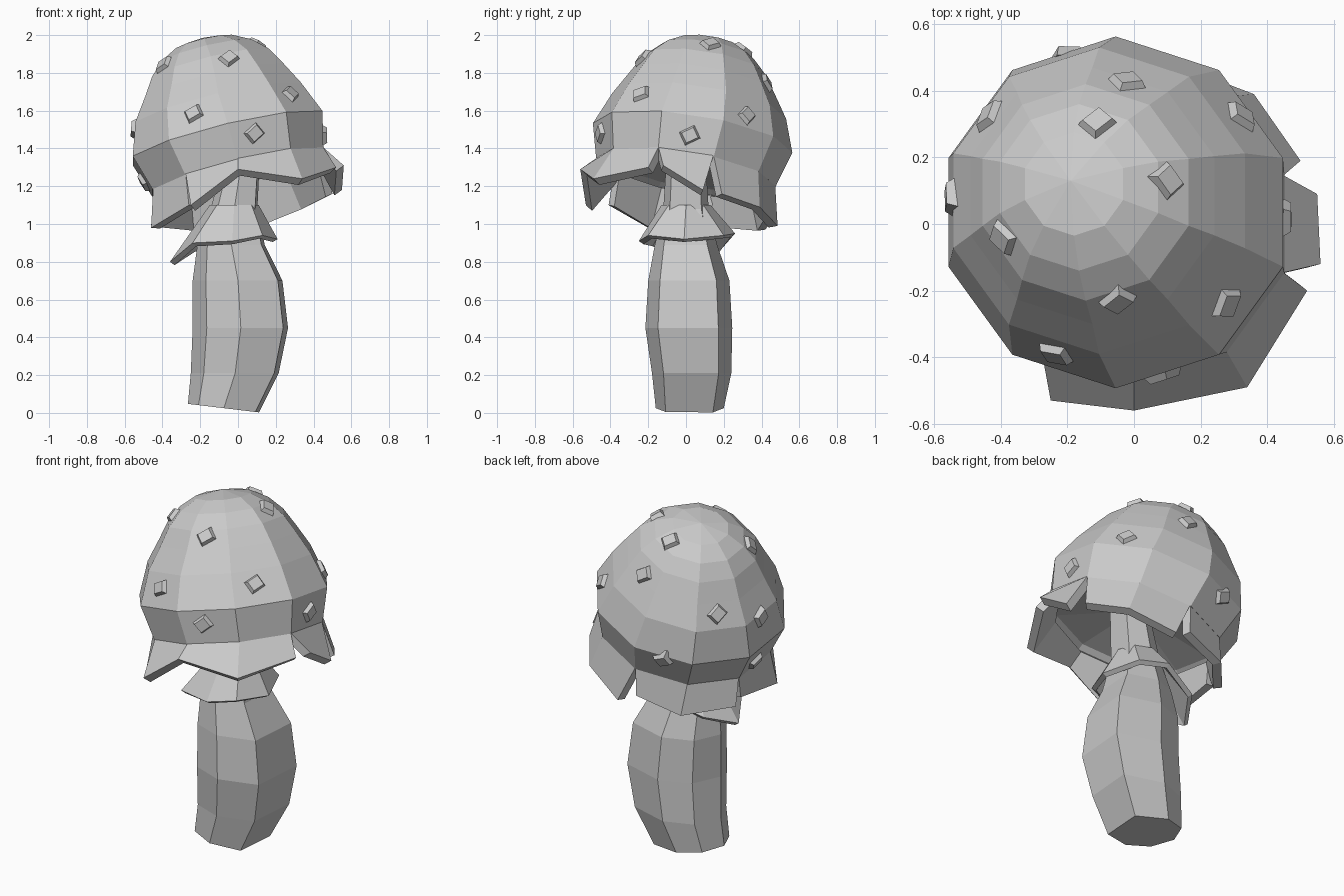
import bpy, bmesh, math
from mathutils import Vector, Matrix

if "Cube" in bpy.data.objects:
    bpy.data.objects.remove(bpy.data.objects["Cube"], do_unlink=True)

grey = bpy.data.materials.new("plain grey")
grey.use_nodes = True
grey.diffuse_color = (0.6, 0.6, 0.6, 1)
grey.node_tree.nodes["Principled BSDF"].inputs["Base Color"].default_value = (0.6, 0.6, 0.6, 1)

TILT = math.radians(-32)      # direction in which the cap rim is raised
SLOPE = 0.28


def finish(name, bm, thickness=0):
    """Closed solids get their normals fixed; open sheets are thickened inward."""
    if not thickness:
        bmesh.ops.recalc_face_normals(bm, faces=bm.faces)
    mesh = bpy.data.meshes.new(name)
    bm.to_mesh(mesh)
    bm.free()
    mesh.materials.append(grey)
    obj = bpy.data.objects.new(name, mesh)
    bpy.context.collection.objects.link(obj)
    if thickness:
        mod = obj.modifiers.new("Thickness", "SOLIDIFY")
        mod.thickness = thickness
        mod.offset = -1
    return obj


def cap_point(angle, cx, cy, cz, r):
    a = math.radians(angle)
    return Vector((cx + r * math.cos(a), cy + r * math.sin(a),
                   cz + SLOPE * r * math.cos(a - TILT)))


def loft(bm, rings, close_start=False, close_end=False):
    """Skin a stack of rings of equal point count."""
    loops = [[bm.verts.new(p) for p in ring] for ring in rings]
    n = len(loops[0])
    for low, high in zip(loops, loops[1:]):
        for i in range(n):
            j = (i + 1) % n
            bm.faces.new((low[i], low[j], high[j], high[i]))
    if close_start:
        bm.faces.new(loops[0][::-1])
    if close_end:
        bm.faces.new(loops[-1])
    return loops


# Cap: tilted ten-sided rings, from the underside out and up to the crown
RIM = (0, 0, 1.27, 0.475)
cap_rings = [(0, 0, 1.36, 0.1), (0, 0, 1.3, 0.43), RIM,
             (-0.055, 0.035, 1.455, 0.528), (-0.105, 0.07, 1.625, 0.46),
             (-0.125, 0.085, 1.745, 0.385), (-0.145, 0.095, 1.84, 0.325),
             (-0.165, 0.11, 1.91, 0.25), (-0.18, 0.12, 1.96, 0.155)]
bm = bmesh.new()
angles = [18 + 36 * k for k in range(10)]
loops = loft(bm, [[cap_point(a, *ring) for a in angles] for ring in cap_rings], close_start=True)
crown = bm.verts.new((-0.19, 0.13, 1.985))
for i in range(10):
    bm.faces.new((loops[-1][i], loops[-1][(i + 1) % 10], crown))
cap = finish("cap", bm)

# Torn flaps hanging from the rim: start angle, then one tip per rim corner
flaps = {
    "front_flap": (-126, [(-0.25, -0.53, 1.10), (0, -0.56, 1.29),
                          (0.34, -0.49, 1.24), (0.52, -0.20, 1.30)]),
    "side_flap": (-18, [(0.56, -0.12, 1.31), (0.55, 0.09, 1.18)]),
    "back_side_flap": (18, [(0.50, 0.19, 1.16), (0.36, 0.39, 1.09), (0.11, 0.485, 0.99)]),
    "back_flap": (90, [(0, 0.47, 1.04), (-0.26, 0.42, 0.97), (-0.46, 0.19, 0.99)]),
    "far_side_flap": (162, [(-0.45, 0.13, 1.02), (-0.46, -0.20, 0.98), (-0.26, -0.41, 1.10)]),
}
for name, (start, tips) in flaps.items():
    bm = bmesh.new()
    top = [bm.verts.new(cap_point(start + 36 * i, 0, 0, 1.28, 0.472)) for i in range(len(tips))]
    low = [bm.verts.new(t) for t in tips]
    for i in range(len(tips) - 1):
        bm.faces.new((low[i], low[i + 1], top[i + 1], top[i]))
    finish(name, bm, 0.05)

# Stem: bulging seven-sided column with one flat side; centre and two radii
stem_rings = [(-0.075, 0.02, 0.025, 0.19, 0.18), (-0.015, 0.03, 0.21, 0.235, 0.21),
              (0.015, 0.015, 0.45, 0.255, 0.23), (0, 0.015, 0.7, 0.24, 0.215),
              (-0.035, 0, 0.89, 0.18, 0.165), (-0.02, 0, 1.08, 0.125, 0.12),
              (0.03, 0, 1.4, 0.09, 0.1)]
octagon = [math.radians(45 * k) for k in range(8)]
outline = [(math.cos(a), math.sin(a)) for a in octagon[2:7]] + [(0.88, -0.71), (0.98, 0.68)]
bm = bmesh.new()
rings = [[Vector((x + rx * u, y + ry * v, z)) for u, v in outline]
         for x, y, z, rx, ry in stem_rings]
for p in rings[0]:
    p.z -= 0.12 * (p.x + 0.075)
loft(bm, rings, close_start=True, close_end=True)
finish("stem", bm)

# Collar: ragged skirt around the neck
hem = [(0.21, -0.01, 0.92), (0.13, 0.2, 0.94), (-0.03, 0.26, 0.95), (-0.25, 0.19, 0.87),
       (-0.36, 0.02, 0.80), (-0.24, -0.19, 0.9), (-0.03, -0.25, 0.91), (0.13, -0.2, 0.94)]
neck = [(-0.02 + 0.13 * math.cos(a), 0.13 * math.sin(a), 1.1) for a in octagon]
bm = bmesh.new()
loft(bm, [hem, neck])
finish("collar", bm, 0.03)

# Warts: small tapered blocks set on the cap, each turned a little
warts = [(-0.2, 0.5, 1.32), (-0.02, 0.43, 1.75), (-0.11, 0.31, 1.93), (0.1, 0.13, 1.95),
         (0.33, 0.33, 1.58), (-0.4, 0.3, 1.57), (-0.51, 0.08, 1.5), (-0.39, -0.04, 1.84),
         (-0.05, -0.22, 1.87), (0.28, -0.24, 1.69), (-0.24, -0.4, 1.59),
         (0.09, -0.46, 1.48), (0.46, 0.02, 1.47), (-0.5, 0.06, 1.22)]
for i, spot in enumerate(warts):
    _, point, normal, _ = cap.closest_point_on_mesh(Vector(spot))
    bm = bmesh.new()
    bmesh.ops.create_cube(bm, size=1)
    for v in bm.verts:
        taper = 0.65 if v.co.z > 0 else 1
        v.co = Vector((v.co.x * 0.105 * taper, v.co.y * 0.09 * taper, v.co.z * 0.04))
    place = (Matrix.Translation(point + normal * 0.002)
             @ normal.to_track_quat("Z", "Y").to_matrix().to_4x4()
             @ Matrix.Rotation(math.radians(25 + 8 * (i % 3)), 4, "Z"))
    bm.transform(place)
    finish(f"wart_{i + 1}", bm)
